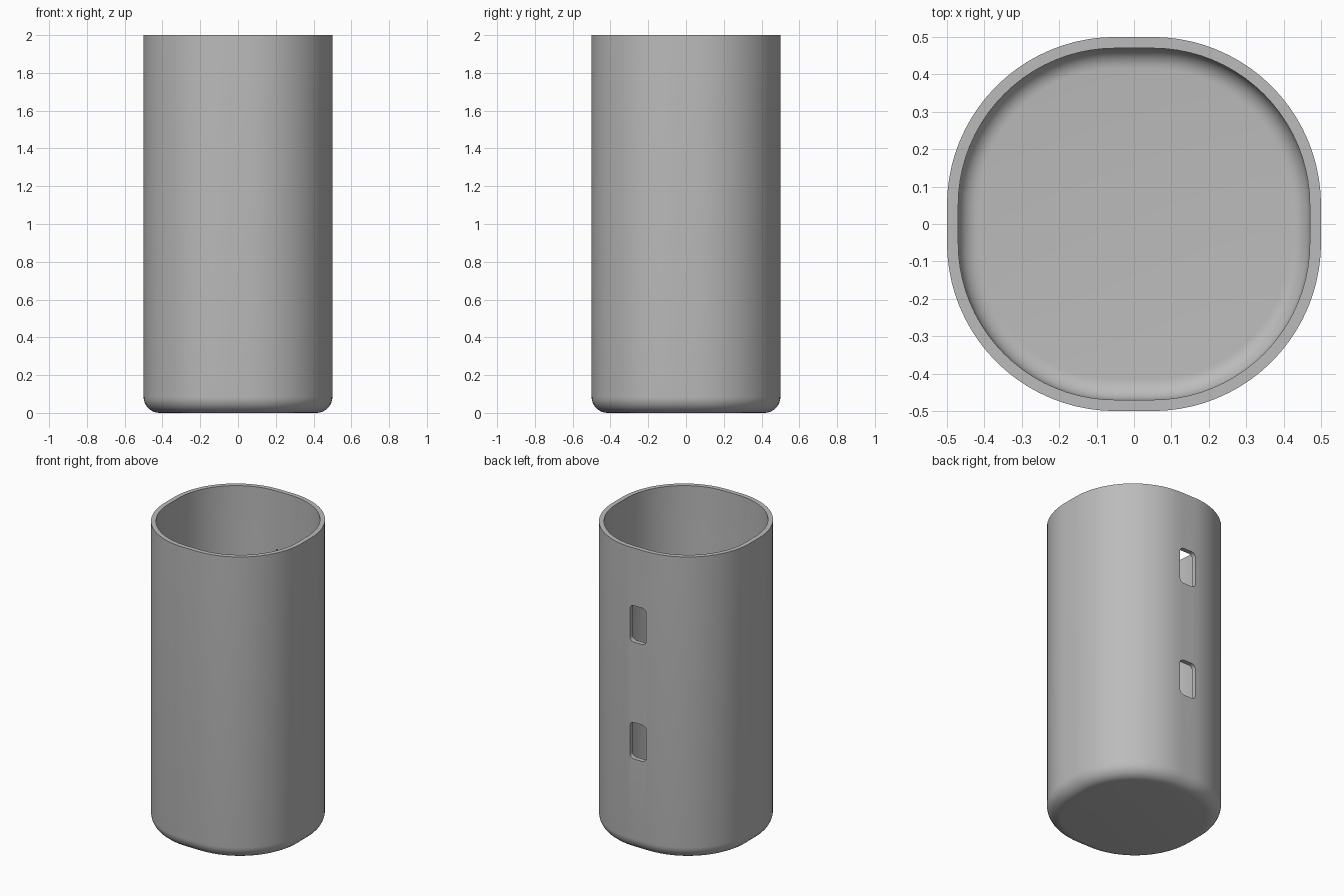
import bpy, bmesh
from math import pi, sin, cos

cube = bpy.data.objects.get("Cube")
if cube:
    bpy.data.objects.remove(cube)

HEIGHT, HALF, WALL, FLOOR = 2.0, 0.5, 0.03, 0.03
FLAT = 0.05          # half length of the straight part of each side
STEPS = 8            # segments in each floor fillet


def rounded_rect(hx, hy, radius, steps):
    """Outline of a rounded rectangle, counter-clockwise."""
    points = []
    for k, (sx, sy) in enumerate([(1, 1), (-1, 1), (-1, -1), (1, -1)]):
        for i in range(steps + 1):
            a = (k + i / steps) * pi / 2
            points.append((sx * (hx - radius) + radius * cos(a),
                           sy * (hy - radius) + radius * sin(a)))
    return points


def loft(name, rings):
    """Skin a list of closed rings and cap both ends."""
    bm = bmesh.new()
    loops = [[bm.verts.new(p) for p in ring] for ring in rings]
    n = len(loops[0])
    for low, high in zip(loops, loops[1:]):
        for i in range(n):
            j = (i + 1) % n
            bm.faces.new((low[i], low[j], high[j], high[i]))
    bm.faces.new(loops[0][::-1])
    bm.faces.new(loops[-1])
    bmesh.ops.recalc_face_normals(bm, faces=bm.faces)
    mesh = bpy.data.meshes.new(name)
    bm.to_mesh(mesh)
    bm.free()
    obj = bpy.data.objects.new(name, mesh)
    bpy.context.collection.objects.link(obj)
    return obj


def fillet(inset, z, radius):
    """Profile (inset, height) rising from a floor into a wall."""
    return [(inset + radius * (1 - sin(t)), z + radius * (1 - cos(t)))
            for t in (i / STEPS * pi / 2 for i in range(STEPS + 1))]


# Cup: outside profile up, over the rim, inside profile down to the floor
profile = fillet(0, 0, 0.085) + [(0, HEIGHT), (WALL, HEIGHT)]
profile += fillet(WALL, FLOOR, 0.055)[::-1]
rings = []
for inset, z in profile:
    half = HALF - inset
    rings.append([(x, y, z) for x, y in rounded_rect(half, half, half - FLAT, 20)])
cup = loft("cup_body", rings)

# Two rounded slots through the back wall
for z in (0.73, 1.5):
    outline = rounded_rect(0.06, 0.12, 0.03, 6)
    cutter = loft("slot_cutter", [[(x, y, z + h) for x, h in outline] for y in (0.4, 0.6)])
    cutter.hide_render = True
    cut = cup.modifiers.new("slot", 'BOOLEAN')
    cut.operation, cut.solver, cut.object = 'DIFFERENCE', 'EXACT', cutter
    bpy.context.view_layer.objects.active = cup
    bpy.ops.object.modifier_apply(modifier=cut.name)
    bpy.data.objects.remove(cutter)

# Plain grey finish
grey = bpy.data.materials.new("light_grey")
grey.use_nodes = True
colour = (0.5, 0.5, 0.5, 1)
grey.diffuse_color = colour
grey.node_tree.nodes["Principled BSDF"].inputs["Base Color"].default_value = colour
cup.data.materials.clear()
cup.data.materials.append(grey)

bpy.ops.object.select_all(action='DESELECT')
cup.select_set(True)
bpy.context.view_layer.objects.active = cup
bpy.ops.object.shade_smooth_by_angle(angle=pi / 6)
